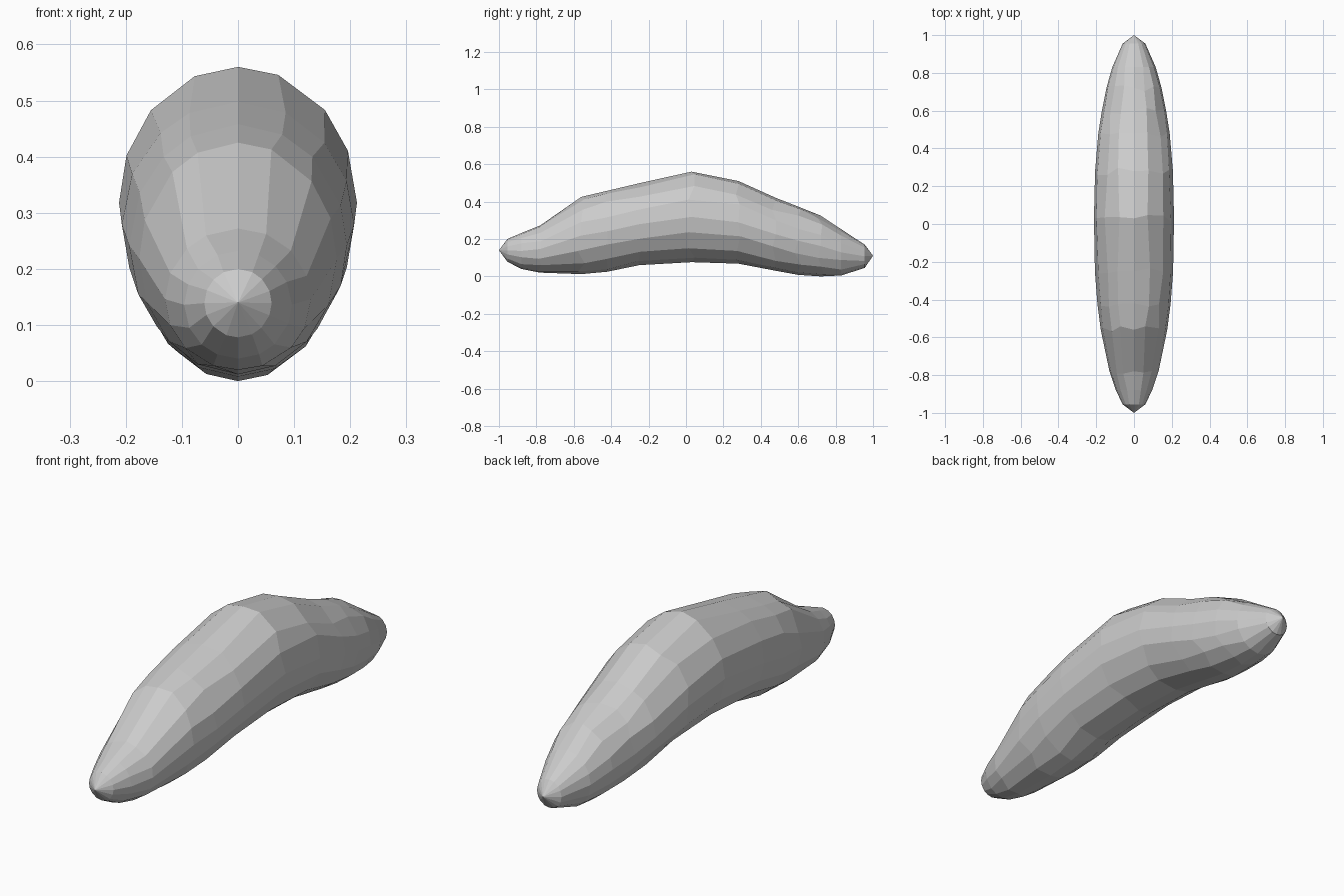
import bpy, bmesh, math, random

if "Cube" in bpy.data.objects:
    bpy.data.objects.remove(bpy.data.objects["Cube"])

random.seed(4)
SIDES = 16

# Stations along the body: y, bottom z, top z, half width
stations = [
    (-0.955, 0.078, 0.200, 0.060),
    (-0.88, 0.040, 0.232, 0.096),
    (-0.78, 0.020, 0.272, 0.130),
    (-0.56, 0.012, 0.425, 0.176),
    (-0.42, 0.025, 0.458, 0.194),
    (-0.25, 0.060, 0.498, 0.207),
    (0.03, 0.076, 0.560, 0.212),
    (0.28, 0.068, 0.510, 0.206),
    (0.48, 0.030, 0.420, 0.189),
    (0.60, 0.008, 0.373, 0.170),
    (0.72, 0.000, 0.325, 0.146),
    (0.83, 0.005, 0.252, 0.115),
    (0.955, 0.045, 0.170, 0.060),
]

bm = bmesh.new()


def ring(y, low, high, half):
    """Oval cross-section, with slightly irregular hand-carved corners."""
    verts = []
    for i in range(SIDES):
        a = math.tau * i / SIDES
        dy = 0.0
        if i % (SIDES // 4):
            a += random.uniform(-0.06, 0.06)
            dy = random.uniform(-0.02, 0.02) * (abs(y) < 0.8)
        z = (low + high) / 2 + (high - low) / 2 * math.sin(a)
        verts.append(bm.verts.new((half * math.cos(a), y + dy, z)))
    return verts


# Curved body
rings = [ring(*s) for s in stations]
for a, b in zip(rings, rings[1:]):
    for i in range(SIDES):
        j = (i + 1) % SIDES
        bm.faces.new((a[i], a[j], b[j], b[i]))

# Pointed ends
for r, tip in ((rings[0], (0, -1, 0.14)), (rings[-1], (0, 1, 0.11))):
    v = bm.verts.new(tip)
    for i in range(SIDES):
        bm.faces.new((r[i], r[(i + 1) % SIDES], v))

bmesh.ops.recalc_face_normals(bm, faces=bm.faces)
mesh = bpy.data.meshes.new("curved_body")
bm.to_mesh(mesh)
bm.free()
body = bpy.data.objects.new("curved_body", mesh)
bpy.context.collection.objects.link(body)
